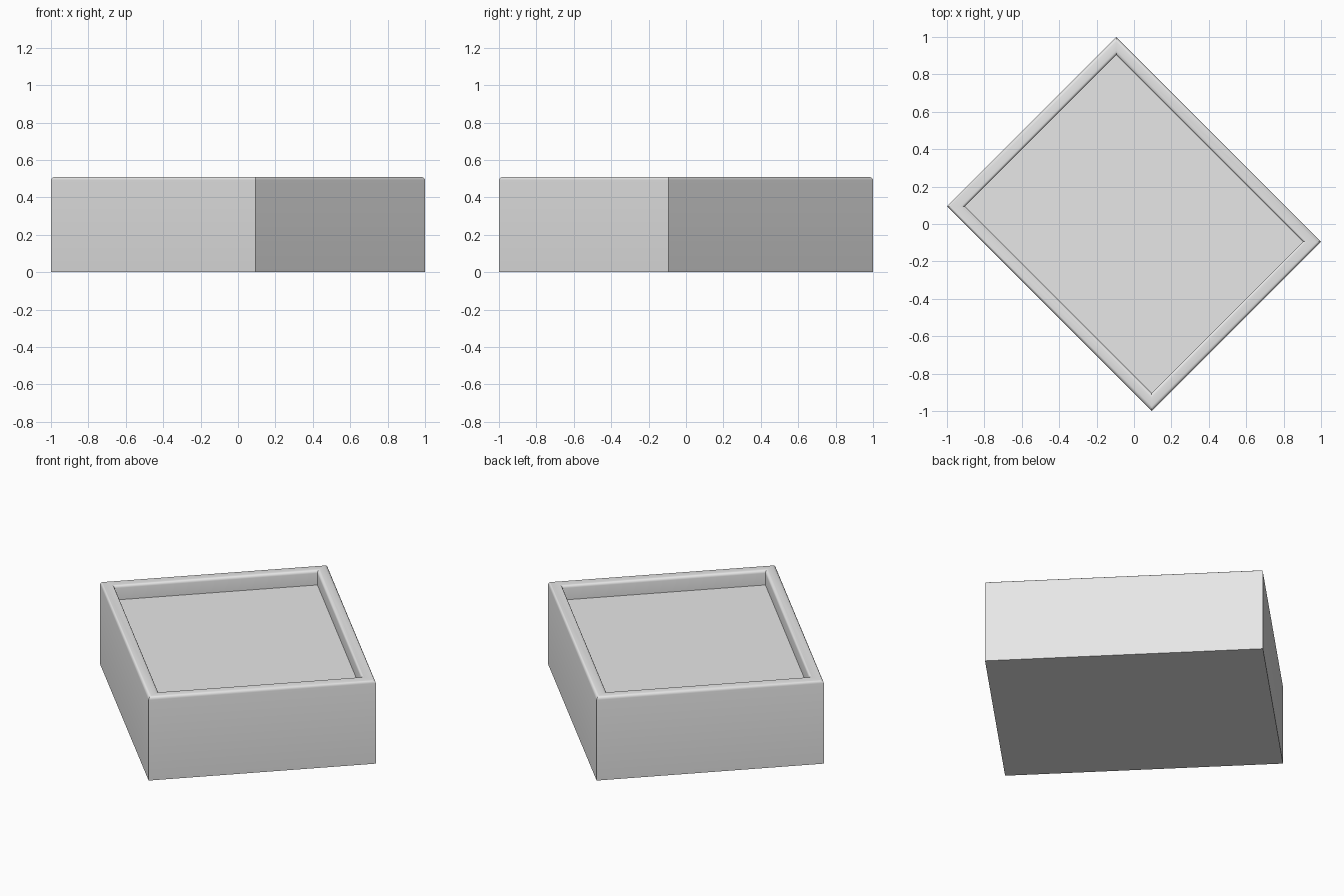
import bpy
import bmesh
from math import pi, sin, cos, radians

cube = bpy.data.objects.get("Cube")
if cube:
    bpy.data.objects.remove(cube, do_unlink=True)

LONG, SHORT = 1.548, 1.28      # sides of the block
HEIGHT, FLOOR = 0.51, 0.42     # rim top and recessed floor
RIM, ROUND = 0.068, 0.018      # rim width and edge rounding
STEPS = 4

grey = bpy.data.materials.new("light grey")
grey.use_nodes = True
colour = (0.8, 0.8, 0.8, 1)
grey.diffuse_color = colour
grey.node_tree.nodes["Principled BSDF"].inputs["Base Color"].default_value = colour

# Cross-section of the wall as (inset, height), from the base over the rim to the floor
arc = [i * pi / 2 / STEPS for i in range(STEPS + 1)]
profile = [(0, 0)]
profile += [(ROUND * (1 - cos(a)), HEIGHT - ROUND * (1 - sin(a))) for a in arc]
profile += [(RIM - ROUND * (1 - sin(a)), HEIGHT - ROUND * (1 - cos(a))) for a in arc]
profile += [(RIM, FLOOR)]

# Sweep the section round the rectangle with mitred corners
bm = bmesh.new()
rings = []
for inset, z in profile:
    x, y = LONG / 2 - inset, SHORT / 2 - inset
    rings.append([bm.verts.new((sx * x, sy * y, z))
                  for sx, sy in ((-1, -1), (1, -1), (1, 1), (-1, 1))])
for low, high in zip(rings, rings[1:]):
    for i in range(4):
        j = (i + 1) % 4
        bm.faces.new((low[i], low[j], high[j], high[i]))
bm.faces.new(rings[0][::-1])   # underside
bm.faces.new(rings[-1])        # recessed floor
bmesh.ops.recalc_face_normals(bm, faces=bm.faces[:])

mesh = bpy.data.meshes.new("rimmed_block")
bm.to_mesh(mesh)
bm.free()
mesh.materials.append(grey)
block = bpy.data.objects.new("rimmed_block", mesh)
bpy.context.collection.objects.link(block)
block.rotation_euler.z = radians(-45)

bpy.ops.object.select_all(action='DESELECT')
block.select_set(True)
bpy.context.view_layer.objects.active = block
bpy.ops.object.shade_smooth_by_angle(angle=radians(30))
